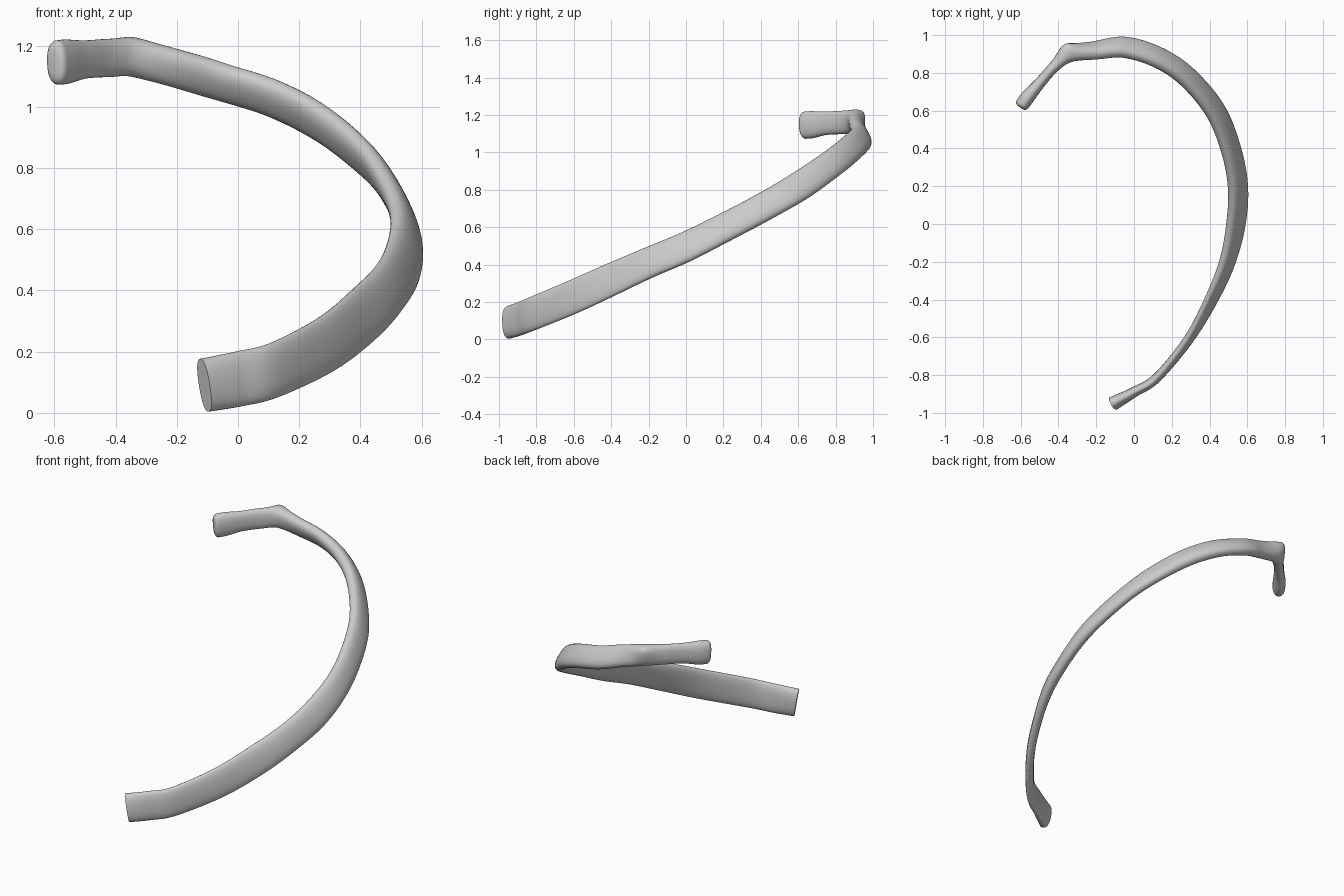
import bpy, bmesh, math
from mathutils import Vector

cube = bpy.data.objects.get("Cube")
if cube:
    bpy.data.objects.remove(cube)

# Stations from the sternal end to the head: x, y, z, thickness, height, inward lean
STATIONS = [
    (-.11, -.95, .09, .075, .175, 3), (.0, -.89, .11, .055, .18, 0),
    (.12, -.815, .14, .05, .18, 0), (.29, -.61, .225, .05, .185, 5),
    (.41, -.4, .32, .055, .185, 13), (.495, -.2, .41, .065, .175, 18),
    (.54, 0, .495, .07, .175, 25), (.55, .2, .595, .075, .165, 28),
    (.512, .4, .70, .075, .16, 30), (.43, .6, .815, .075, .16, 32),
    (.28, .78, .94, .08, .15, 33), (.12, .885, 1.025, .08, .145, 36),
    (-.05, .935, 1.08, .08, .14, 38), (-.2, .92, 1.125, .08, .13, 28),
    (-.34, .9, 1.16, .085, .125, 10), (-.42, .835, 1.16, .06, .125, 0),
    (-.5, .745, 1.155, .06, .125, 0), (-.56, .675, 1.148, .075, .145, 0),
    (-.59, .635, 1.145, .075, .145, 0),
]
SIDES, STEPS = 32, 8


def spline(a, b, c, d, t):
    return .5 * (2 * b + (c - a) * t + (2 * a - 5 * b + 4 * c - d) * t * t
                 + (3 * b - a - 3 * c + d) * t ** 3)


def sample(u):
    i = min(int(u), len(STATIONS) - 2)
    last = len(STATIONS) - 1
    picks = [STATIONS[max(0, min(last, i + k))] for k in (-1, 0, 1, 2)]
    return [spline(*vals, u - i) for vals in zip(*picks)]


def signed_power(v, p):
    return math.copysign(abs(v) ** p, v)


def add_ring(bm, u, scale=1, shift=0):
    x, y, z, thick, high, lean = sample(u)
    last = len(STATIONS) - 1
    tangent = (Vector(sample(min(u + .1, last))[:3])
               - Vector(sample(max(u - .1, 0))[:3])).normalized()
    up = Vector((0, 0, 1))
    up = (up - tangent * up.dot(tangent)).normalized()
    out = tangent.cross(up)
    a = math.radians(lean)
    up, out = up * math.cos(a) - out * math.sin(a), out * math.cos(a) + up * math.sin(a)
    centre = Vector((x, y, z)) + tangent * shift
    ring = []
    for k in range(SIDES):
        t = math.tau * k / SIDES
        ring.append(bm.verts.new(
            centre + out * signed_power(math.cos(t), .85) * thick * scale / 2
            + up * signed_power(math.sin(t), .85) * high * scale / 2))
    return ring


# Swept shaft, neck and rounded head
bm = bmesh.new()
end = len(STATIONS) - 1
rings = [add_ring(bm, i / STEPS) for i in range(end * STEPS + 1)]
rings += [add_ring(bm, end, s, d) for s, d in ((.93, .01), (.78, .017), (.5, .02))]
for r, s in zip(rings, rings[1:]):
    for k in range(SIDES):
        n = (k + 1) % SIDES
        bm.faces.new((r[k], r[n], s[n], s[k]))
bm.faces.new(rings[0][::-1])
bm.faces.new(rings[-1])

# Raised tubercle on the outer rear bend
bump, push = Vector((-.36, .95, 1.19)), Vector((-.35, .55, .7))
for v in bm.verts:
    v.co += push * .035 * math.exp(-((v.co - bump).length / .05) ** 2)
bmesh.ops.recalc_face_normals(bm, faces=bm.faces)

mesh = bpy.data.meshes.new("rib_bone")
bm.to_mesh(mesh)
bm.free()
rib = bpy.data.objects.new("rib_bone", mesh)
bpy.context.collection.objects.link(rib)

# Plain grey bone
mat = bpy.data.materials.new("bone_grey")
mat.use_nodes = True
colour = (.6, .6, .6, 1)
mat.diffuse_color = colour
mat.node_tree.nodes["Principled BSDF"].inputs["Base Color"].default_value = colour
mesh.materials.append(mat)

bpy.ops.object.select_all(action='DESELECT')
rib.select_set(True)
bpy.context.view_layer.objects.active = rib
bpy.ops.object.shade_smooth_by_angle(angle=math.radians(40))
